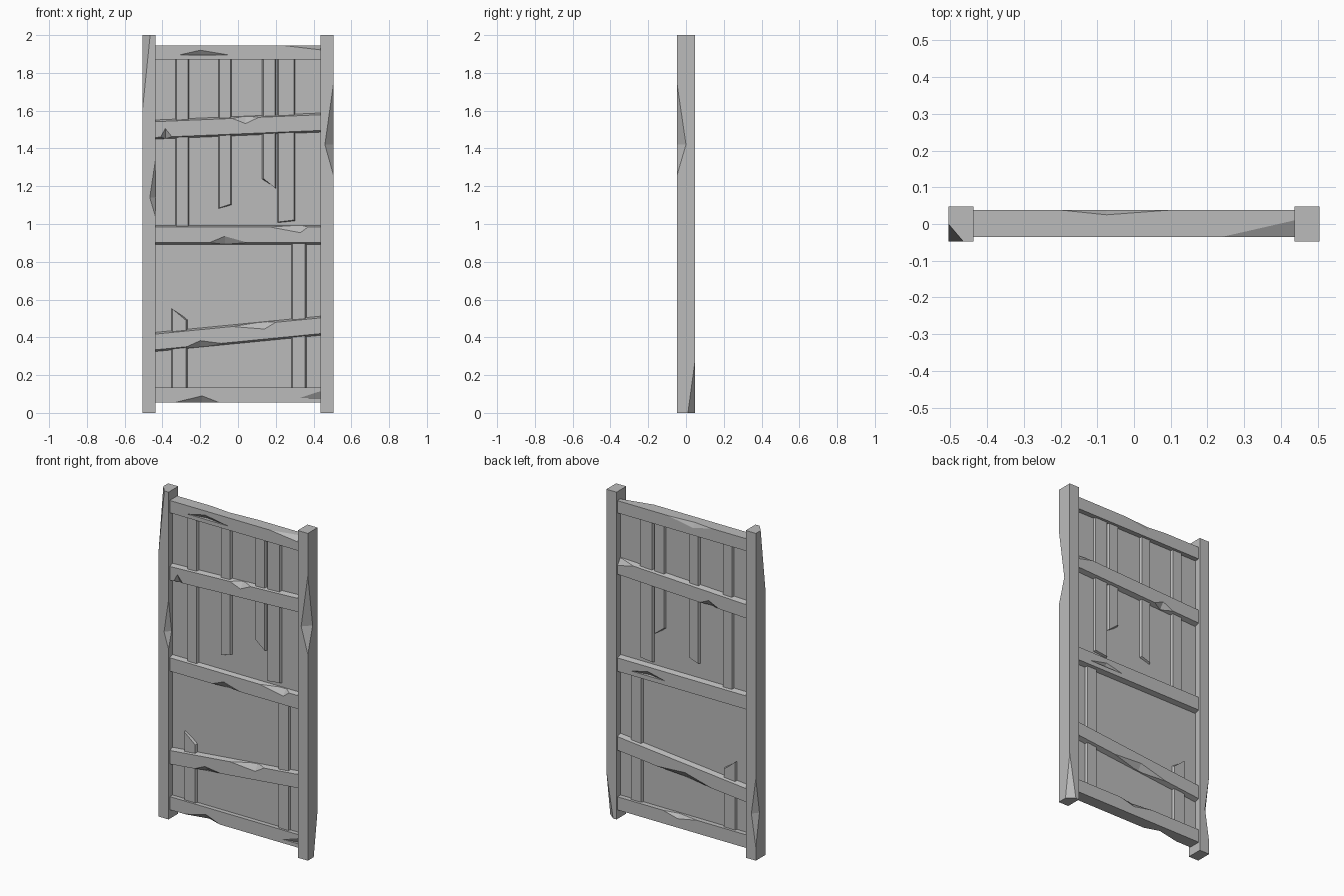
import bpy
import bmesh
from mathutils import Vector

cube = bpy.data.objects.get("Cube")
if cube:
    bpy.data.objects.remove(cube, do_unlink=True)

GREY = (0.5, 0.5, 0.5, 1)
wood = bpy.data.materials.new("weathered grey")
wood.use_nodes = True
wood.diffuse_color = GREY
wood.node_tree.nodes["Principled BSDF"].inputs["Base Color"].default_value = GREY


def add_object(name, bm):
    bmesh.ops.recalc_face_normals(bm, faces=bm.faces)
    mesh = bpy.data.meshes.new(name)
    bm.to_mesh(mesh)
    bm.free()
    mesh.materials.append(wood)
    obj = bpy.data.objects.new(name, mesh)
    bpy.context.collection.objects.link(obj)
    return obj


def plank(name, outline, front, back, inset=(0, 0)):
    """Upright board from an x-z outline, its front and back faces optionally tapered in."""
    cx = sum(p[0] for p in outline) / len(outline)
    cz = sum(p[1] for p in outline) / len(outline)

    def toward(value, centre, amount):
        return value - amount if value > centre else value + amount

    small = [(toward(x, cx, inset[0]), toward(z, cz, inset[1])) for x, z in outline]
    layers = [(front, small), (back, small)]
    if any(inset):
        layers.insert(1, (0, outline))
    bm = bmesh.new()
    rings = [[bm.verts.new((x, y, z)) for x, z in pts] for y, pts in layers]
    bm.faces.new(rings[0])
    bm.faces.new(rings[-1])
    n = len(outline)
    for lower, upper in zip(rings, rings[1:]):
        for i in range(n):
            j = (i + 1) % n
            bm.faces.new((lower[i], lower[j], upper[j], upper[i]))
    return add_object(name, bm)


def rect(x0, x1, z0, z1):
    return [(x0, z0), (x1, z0), (x1, z1), (x0, z1)]


def chip(part, axis, edge, start, end, apex, cut, grow=1.5):
    """Split a wedge off an edge running along the axis, deepest at the apex."""
    def at(t, u=0, v=0):
        a, b = edge[0] + u, edge[1] + v
        return Vector((t, a, b)) if axis == "x" else Vector((a, b, t))

    first, second = at(apex, u=cut[0]), at(apex, v=cut[1])
    middle = (first + second) / 2
    bm = bmesh.new()
    for p in (at(start), at(end), first, second):
        bm.verts.new(middle + (p - middle) * grow)
    bmesh.ops.convex_hull(bm, input=bm.verts)
    cutter = add_object("chip_cutter", bm)
    cutter.hide_render = True
    mod = part.modifiers.new("chip", "BOOLEAN")
    mod.operation = "DIFFERENCE"
    mod.solver = "EXACT"
    mod.object = cutter
    graph = bpy.context.evaluated_depsgraph_get()
    result = bpy.data.meshes.new_from_object(part.evaluated_get(graph))
    part.modifiers.clear()
    part.data = result
    bpy.data.objects.remove(cutter, do_unlink=True)


def slope(part, amount):
    for v in part.data.vertices:
        v.co.z += amount * v.co.x


# Posts
OUT, IN, DEEP = 0.505, 0.437, 0.047
right_post = plank("right_post", rect(-OUT, -IN, 0, 2), -DEEP, DEEP)
chip(right_post, "z", (-OUT, -DEEP), 1.61, 2.4, 2, (0.04, DEEP))
chip(right_post, "z", (-IN, -DEEP), 1.04, 1.34, 1.14, (-0.03, 0.03))
chip(right_post, "z", (-OUT, DEEP), 0.08, 0.5, 0.28, (0.03, -0.035))
left_post = plank("left_post", rect(IN, OUT, 0, 2), -DEEP, DEEP)
chip(left_post, "z", (OUT, -DEEP), 1.26, 1.74, 1.42, (-0.045, DEEP))
chip(left_post, "z", (OUT, DEEP), 0.27, -0.4, 0, (-0.045, -0.037))

# Thin panel behind everything
plank("panel", rect(-IN, IN, 0.1, 1.9), -0.008, 0.008)

# End rails
FRONT, BACK = -0.035, 0.038
top_rail = plank("top_rail", rect(-IN, IN, 1.87, 1.945), FRONT, BACK)
chip(top_rail, "x", (FRONT, 1.945), 0.24, 0.8, IN, (0.045, -0.023))
chip(top_rail, "x", (BACK, 1.945), -0.2, 0.1, -0.075, (-0.013, -0.03))
chip(top_rail, "x", (FRONT, 1.895), -0.31, -0.05, -0.2, (0.02, 0.025), 1.1)
bottom_rail = plank("bottom_rail", rect(-IN, IN, 0.055, 0.135), FRONT, BACK)
chip(bottom_rail, "x", (FRONT, 0.055), -0.335, -0.1, -0.19, (0.03, 0.035))
chip(bottom_rail, "x", (FRONT, 0.08), 0.33, 0.8, IN, (0.02, 0.035), 1.1)
chip(bottom_rail, "x", (BACK, 0.135), -0.1, 0.13, 0.03, (-0.02, -0.025))

# Cross rails: low, high, slope, then chips as (side, edge, start, end, apex, height)
TAPER = 0.012
cross_rails = {
    "upper_cross_rail": (1.465, 1.572, 0.042, [
        (FRONT, "low", -0.41, -0.35, -0.385, 0.045),
        (FRONT, "high", -0.03, 0.11, 0.04, -0.03),
        (BACK, "high", 0.33, 0.8, IN, -0.03),
        (BACK, "low", -0.25, -0.12, -0.18, 0.03)]),
    "middle_cross_rail": (0.89, 0.996, 0, [
        (FRONT, "low", -0.15, 0.05, -0.07, 0.033),
        (FRONT, "high", 0.17, 0.37, 0.33, -0.03)]),
    "lower_cross_rail": (0.365, 0.472, 0.098, [
        (FRONT, "low", -0.27, -0.09, -0.2, 0.025),
        (FRONT, "high", -0.03, 0.2, 0.14, -0.03),
        (BACK, "low", -0.2, 0.17, -0.02, 0.03)]),
}
for name, (low, high, tilt, chips) in cross_rails.items():
    rail = plank(name, rect(-IN, IN, low, high), FRONT, BACK, (0, TAPER))
    for side, edge, start, end, apex, height in chips:
        z = low + TAPER if edge == "low" else high - TAPER
        depth = 0.022 if side == FRONT else -0.022
        chip(rail, "x", (side, z), start, end, apex, (depth, height))
    if name == "middle_cross_rail":
        chip(rail, "x", (BACK, 0.93), 0.12, 0.34, 0.23, (-0.02, 0.025), 1.1)
    slope(rail, tilt)

# Vertical slats with broken ends: left x, right x, left end z, right end z, hidden end z
slats = [
    (-0.335, -0.255, 0.98, 0.98, 1.88),
    (-0.107, -0.03, 1.08, 1.1, 1.88),
    (0.125, 0.205, 1.235, 1.185, 1.88),
    (0.205, 0.305, 1.005, 1.015, 1.88),
    (0.28, 0.365, 0.92, 0.92, 0.12),
    (-0.355, -0.265, 0.555, 0.495, 0.12),
]
for i, (x0, x1, end0, end1, hidden) in enumerate(slats, 1):
    outline = [(x0, end0), (x1, end1), (x1, hidden), (x0, hidden)]
    plank(f"slat_{i}", outline, -0.022, 0.022, (0.009, 0.006))
